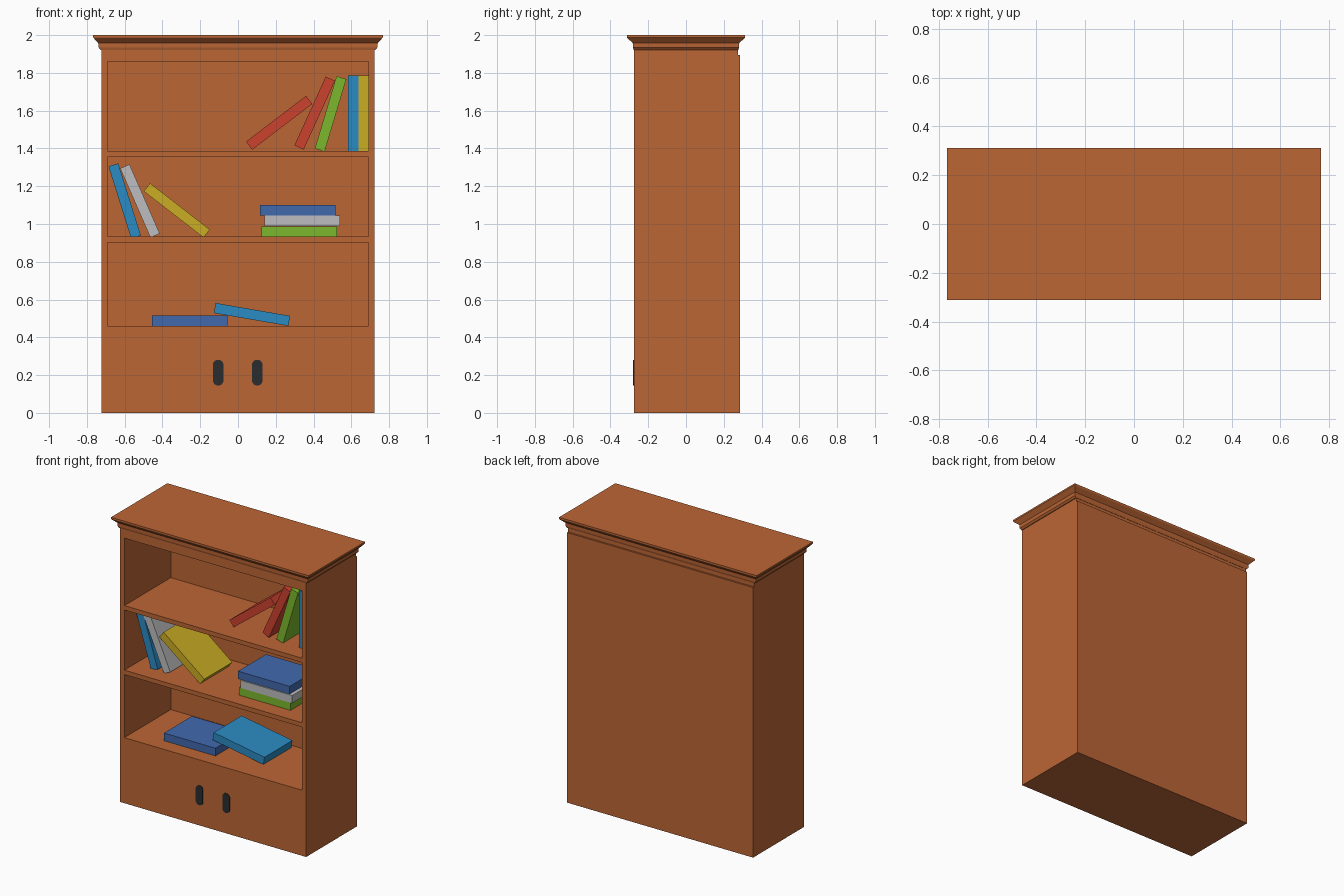
import bpy, bmesh, math
from mathutils import Matrix, Vector

if "Cube" in bpy.data.objects:
    bpy.data.objects.remove(bpy.data.objects["Cube"])


def material(name, r, g, b):
    lin = lambda c: ((c / 255 + 0.055) / 1.055) ** 2.4 if c > 10 else c / 255 / 12.92
    m = bpy.data.materials.new(name)
    m.diffuse_color = (lin(r), lin(g), lin(b), 1)
    m.use_nodes = True
    m.node_tree.nodes["Principled BSDF"].inputs["Base Color"].default_value = m.diffuse_color
    return m


WOOD = material("wood", 188, 102, 53)
RED = material("red cover", 203, 66, 46)
GREEN = material("green cover", 124, 185, 45)
BLUE = material("blue cover", 42, 139, 194)
NAVY = material("dark blue cover", 65, 105, 174)
YELLOW = material("yellow cover", 203, 174, 36)
GREY = material("grey cover", 190, 190, 192)
BLACK = material("dark metal", 42, 44, 46)


def finish(name, bm, mat):
    bmesh.ops.recalc_face_normals(bm, faces=bm.faces[:])
    me = bpy.data.meshes.new(name)
    bm.to_mesh(me)
    bm.free()
    me.materials.append(mat)
    ob = bpy.data.objects.new(name, me)
    bpy.context.collection.objects.link(ob)
    return ob


def box(name, mat, x, y, z):
    bm = bmesh.new()
    bmesh.ops.create_cube(bm, size=1)
    for v in bm.verts:
        v.co = [lo + (hi - lo) * (c + 0.5) for c, (lo, hi) in zip(v.co, (x, y, z))]
    return finish(name, bm, mat)


def prism(name, mat, points, move):
    """Extrude a closed outline of 3D points along a vector."""
    bm = bmesh.new()
    face = bm.faces.new([bm.verts.new(p) for p in points])
    new = bmesh.ops.extrude_face_region(bm, geom=[face])["geom"]
    bmesh.ops.translate(bm, vec=move, verts=[g for g in new if isinstance(g, bmesh.types.BMVert)])
    return finish(name, bm, mat)


# Cabinet body: side outline extruded across, with the shelf opening cut out
W = 0.722
side = [(-0.275, 0), (0.287, 0), (0.287, 1.895), (0.275, 1.895), (0.275, 1.925), (-0.275, 1.925)]
body = prism("cabinet_body", WOOD, [(-W, y, z) for y, z in side], (2 * W, 0, 0))
cutter = box("opening_cutter", WOOD, (-0.69, 0.69), (-0.4, 0.24), (0.46, 1.86))
mod = body.modifiers.new("opening", "BOOLEAN")
mod.object = cutter
mod.solver = "EXACT"
bpy.context.view_layer.objects.active = body
bpy.ops.object.modifier_apply(modifier=mod.name)
bpy.data.objects.remove(cutter)

# Shelves
for name, top in (("middle_shelf", 0.933), ("upper_shelf", 1.386)):
    box(name, WOOD, (-0.69, 0.69), (-0.274, 0.24), (top - 0.031, top))

# Stepped cornice: stacked rectangles (z, half width, half depth)
rings = [(1.922, 0.727, 0.277), (1.934, 0.738, 0.281), (1.958, 0.740, 0.282),
         (1.984, 0.764, 0.310), (1.988, 0.767, 0.3125), (2.0, 0.767, 0.3125)]
bm = bmesh.new()
loops = [[bm.verts.new((sx * hx, sy * hy, z)) for sx, sy in ((-1, -1), (1, -1), (1, 1), (-1, 1))]
         for z, hx, hy in rings]
for a, b in zip(loops, loops[1:]):
    for i in range(4):
        j = (i + 1) % 4
        bm.faces.new((a[i], a[j], b[j], b[i]))
bm.faces.new(loops[0])
bm.faces.new(loops[-1])
finish("cornice", bm, WOOD)

# Cupboard handles: thin rounded plates
for name, x in (("left_handle", -0.105), ("right_handle", 0.102)):
    pts = []
    for i in range(12):
        a = math.pi * (i + 0.5) / 6
        pts.append((x + 0.028 * math.cos(a), -0.274,
                    0.213 + math.copysign(0.042, math.sin(a)) + 0.027 * math.sin(a)))
    prism(name, BLACK, pts, (0, -0.006, 0))

# Books: name, colour, centre x, centre z, tilt in degrees, front y
books = [
    ("upper_leaning_red_book", RED, 0.218, 1.536, 37.3, -0.155),
    ("upper_steep_red_book", RED, 0.406, 1.587, 65.5, -0.155),
    ("upper_green_book", GREEN, 0.490, 1.583, 73.3, -0.155),
    ("upper_blue_book", BLUE, 0.610, 1.587, 90, -0.155),
    ("upper_yellow_book", YELLOW, 0.663, 1.587, 90, -0.155),
    ("middle_blue_book", BLUE, -0.600, 1.122, -72.6, -0.155),
    ("middle_grey_book", GREY, -0.519, 1.122, -66.4, -0.16),
    ("middle_yellow_book", YELLOW, -0.324, 1.072, -37.8, -0.16),
    ("stack_green_book", GREEN, 0.324, 0.961, 0, -0.165),
    ("stack_grey_book", GREY, 0.340, 1.017, 0, -0.17),
    ("stack_dark_blue_book", NAVY, 0.316, 1.073, 0, -0.165),
    ("lower_dark_blue_book", NAVY, -0.256, 0.488, 0, -0.17),
    ("lower_tilted_blue_book", BLUE, 0.074, 0.521, -9.8, -0.10),
]
for name, mat, x, z, tilt, front in books:
    ob = box(name, mat, (-0.2, 0.2), (0, 0.31), (-0.027, 0.027))
    ob.data.transform(Matrix.Translation(Vector((x, front, z)))
                      @ Matrix.Rotation(-math.radians(tilt), 4, "Y"))
